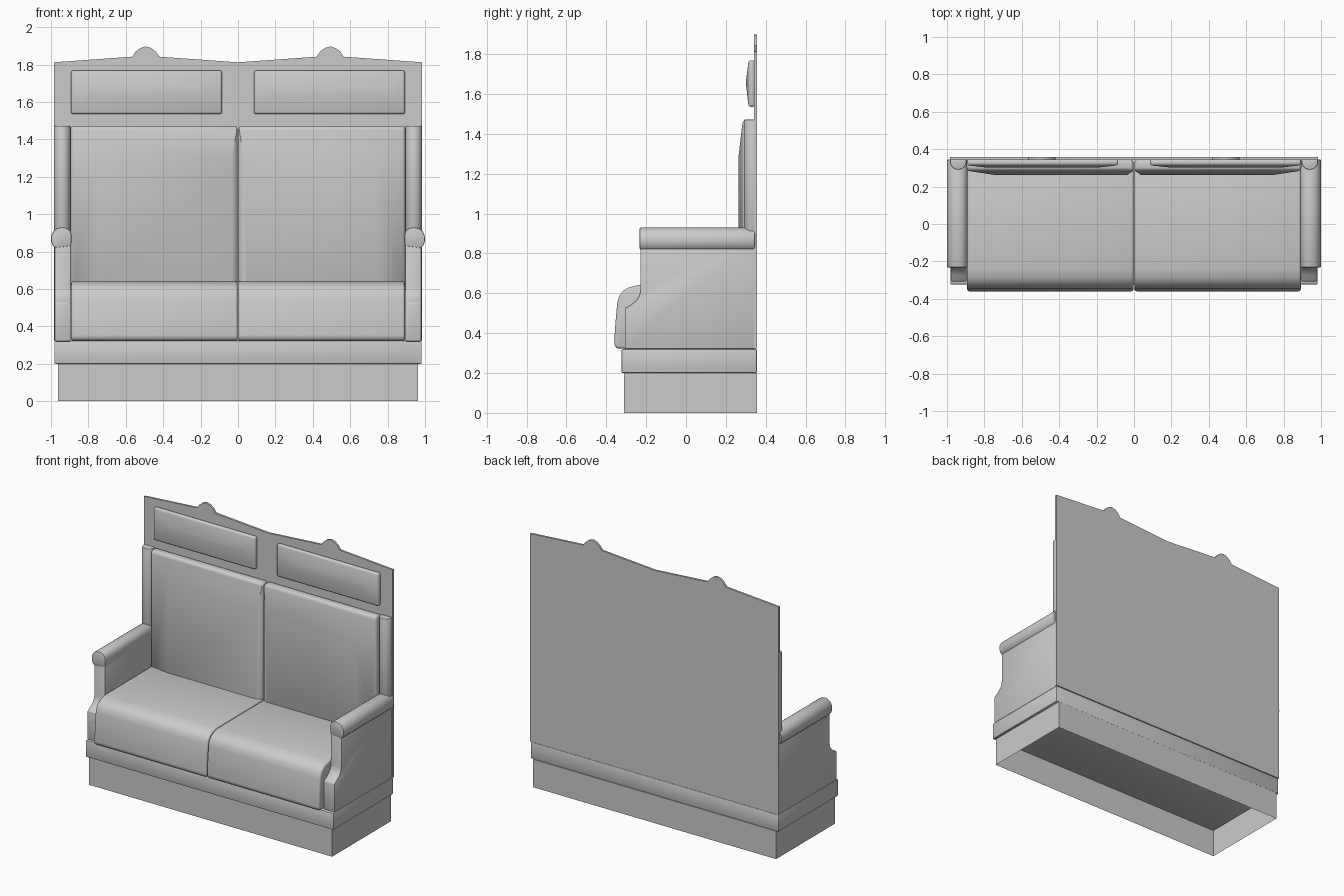
import bpy, bmesh, math

if "Cube" in bpy.data.objects:
    bpy.data.objects.remove(bpy.data.objects["Cube"])


def finish(name, bm, bevel=0.0, segs=3, mirror=False):
    """Turn a bmesh into a smooth-shaded object, optionally bevelled and mirrored in x."""
    bmesh.ops.recalc_face_normals(bm, faces=bm.faces[:])
    me = bpy.data.meshes.new(name)
    bm.to_mesh(me)
    bm.free()
    ob = bpy.data.objects.new(name, me)
    bpy.context.collection.objects.link(ob)
    if bevel:
        m = ob.modifiers.new("bevel", 'BEVEL')
        m.width, m.segments = bevel, segs
        m.limit_method, m.angle_limit = 'ANGLE', math.radians(42)
    if mirror:
        m = ob.modifiers.new("mirror", 'MIRROR')
        m.use_mirror_merge = False
    bpy.ops.object.select_all(action='DESELECT')
    ob.select_set(True)
    bpy.context.view_layer.objects.active = ob
    bpy.ops.object.convert(target='MESH')
    bpy.ops.object.shade_smooth_by_angle(angle=math.radians(35))
    return ob


def loft(rings, cap_start=True, cap_end=True):
    """Bridge rings of points into a closed skin."""
    bm = bmesh.new()
    vs = [[bm.verts.new(p) for p in r] for r in rings]
    n = len(vs[0])
    for a, b in zip(vs, vs[1:]):
        for i in range(n):
            bm.faces.new((a[i], a[(i + 1) % n], b[(i + 1) % n], b[i]))
    if cap_start:
        bm.faces.new(vs[0])
    if cap_end:
        bm.faces.new(vs[-1])
    return bm


def along_x(pts, a, b):
    return loft([[(x, y, z) for y, z in pts] for x in (a, b)])


def along_y(pts, a, b):
    return loft([[(x, y, z) for x, z in pts] for y in (a, b)])


def rect(x0, x1, z0, z1, y):
    return [(x0, y, z0), (x1, y, z0), (x1, y, z1), (x0, y, z1)]


def flat(x, y0, y1, z):
    return [(-x, y0, z), (x, y0, z), (x, y1, z), (-x, y1, z)]


# plinth, open underneath
finish("plinth", loft([flat(0.963, -0.31, 0.355, z) for z in (0, 0.2)], cap_start=False))

# base rail
finish("base_rail", loft([flat(0.982, -0.323, 0.355, z) for z in (0.2, 0.32)]), 0.006, 2)

# back panel with two humps on the top edge
half = [(0.985, 1.812), (0.565, 1.842), (0.548, 1.868), (0.523, 1.888), (0.493, 1.897),
        (0.463, 1.888), (0.438, 1.868), (0.42, 1.842)]
outline = ([(-0.985, 0.322), (0.985, 0.322)] + half + [(0, 1.812)]
           + [(-x, z) for x, z in reversed(half)])
finish("back_panel", along_y(outline, 0.342, 0.357))

# headrest pads
finish("headrest_pad", loft([
    rect(0.085, 0.893, 1.535, 1.768, 0.345),
    rect(0.085, 0.893, 1.535, 1.768, 0.314),
    rect(0.20, 0.78, 1.645, 1.665, 0.301)]), 0.012, 3, True)

# back cushions
finish("back_cushion", loft([
    rect(0.003, 0.895, 0.58, 1.472, 0.345),
    rect(0.003, 0.895, 0.58, 1.472, 0.285),
    rect(0.035, 0.75, 0.62, 1.28, 0.263)]), 0.018, 4, True)

# half-round side bolsters above the arms
bolster = [(0.94 + 0.044 * math.cos(t), 0.334 - 0.044 * math.sin(t))
           for t in (math.pi * i / 12 for i in range(13))]
bolster = [(0.984, 0.345)] + bolster + [(0.896, 0.345)]
finish("side_bolster", loft([[(x, y, z) for x, y in bolster] for z in (0.90, 1.472)]),
       0.006, 2, True)

# seat cushions
seat = [(0.30, 0.322), (-0.345, 0.322), (-0.361, 0.342), (-0.354, 0.45), (-0.345, 0.55),
        (-0.336, 0.585), (-0.315, 0.613), (-0.285, 0.630), (-0.24, 0.641), (0.30, 0.643)]
finish("seat_cushion", along_x(seat, 0.002, 0.892), 0.014, 3, True)

# arm panels with a scooped front
arm = [(0.345, 0.32), (-0.307, 0.32), (-0.307, 0.525), (-0.275, 0.543), (-0.25, 0.564),
       (-0.235, 0.588), (-0.229, 0.615), (-0.229, 0.88), (0.345, 0.88)]
finish("arm_panel", along_x(arm, 0.895, 0.98), 0.006, 2, True)

# rolled arm tops
roll = [(0.892, 0.83), (0.978, 0.818), (0.992, 0.834), (1.0, 0.858), (0.998, 0.886),
        (0.986, 0.910), (0.966, 0.925), (0.94, 0.930), (0.916, 0.926), (0.898, 0.912),
        (0.890, 0.89)]
finish("arm_roll", along_y(roll, -0.232, 0.345), 0.006, 2, True)
